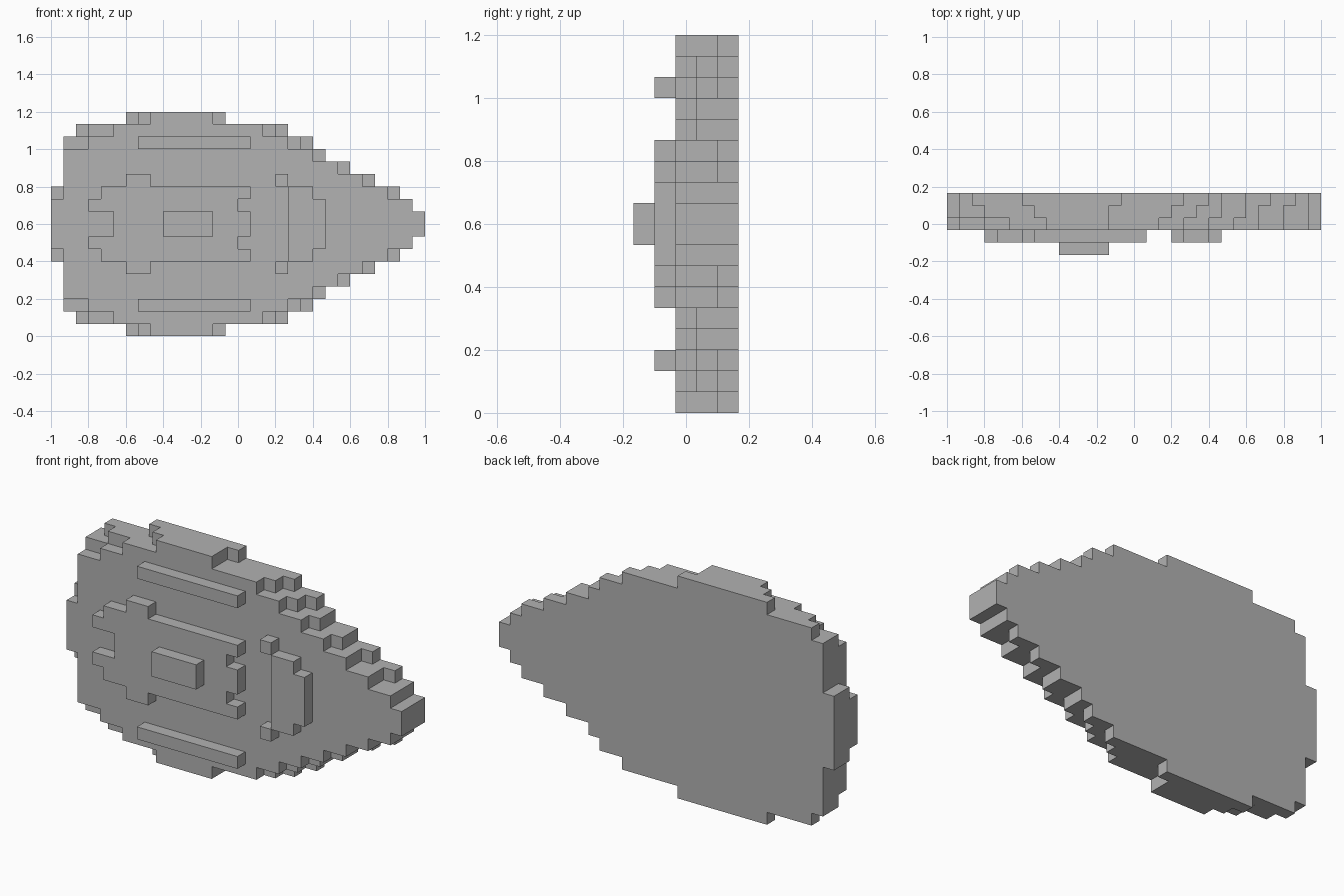
import bpy
import bmesh

UNIT = 1 / 15          # edge of one block
ROWS = 18              # block rows from bottom to top
LEFT_EDGE = -1.0       # x of the first block column
FRONT_EDGE = -2.5 * UNIT

default_cube = bpy.data.objects.get("Cube")
if default_cube:
    bpy.data.objects.remove(default_cube, do_unlink=True)

grey = bpy.data.materials.new("plain_grey")
grey.use_nodes = True
grey_value = (0.445, 0.445, 0.445, 1)
grey.diffuse_color = grey_value
grey.node_tree.nodes["Principled BSDF"].inputs["Base Color"].default_value = grey_value


def mirrored(spans):
    """Repeat the lower rows upside down to make the upper half."""
    return spans + spans[::-1]


def block_slab(name, spans, first_row, layer):
    """Stepped outline, one (start, end) column span per row, extruded one block deep."""
    left, right = [], []
    for i, (start, end) in enumerate(spans):
        row = first_row + i
        for side, column in ((left, start), (right, end)):
            if side and side[-1][0] == column:
                side[-1] = (column, row + 1)       # extend a straight edge
            else:
                side += [(column, row), (column, row + 1)]
    outline = right + left[::-1]

    y = FRONT_EDGE + layer * UNIT
    bm = bmesh.new()
    verts = [bm.verts.new((LEFT_EDGE + c * UNIT, y, r * UNIT)) for c, r in outline]
    face = bm.faces.new(verts)
    extruded = bmesh.ops.extrude_face_region(bm, geom=[face])["geom"]
    moved = [v for v in extruded if isinstance(v, bmesh.types.BMVert)]
    bmesh.ops.translate(bm, verts=moved, vec=(0, UNIT, 0))
    bmesh.ops.recalc_face_normals(bm, faces=bm.faces)
    mesh = bpy.data.meshes.new(name)
    bm.to_mesh(mesh)
    bm.free()
    mesh.materials.append(grey)
    obj = bpy.data.objects.new(name, mesh)
    bpy.context.collection.objects.link(obj)
    return obj


# Pointed hull: three layers that step inwards towards the front
block_slab("hull_back", mirrored([(6, 14), (2, 19), (1, 21), (1, 22), (1, 24),
                                  (1, 26), (0, 28), (0, 29), (0, 30)]), 0, 4)
block_slab("hull_middle", mirrored([(7, 13), (3, 18), (1, 20), (1, 22), (1, 24),
                                    (1, 25), (0, 27), (0, 29), (0, 30)]), 0, 3)
block_slab("hull_front", mirrored([(8, 13), (5, 17), (3, 19), (1, 21), (1, 23),
                                   (1, 25), (1, 27), (0, 29), (0, 30)]), 0, 2)

# Raised central deck with a notched outline, and the box on top of it
block_slab("raised_deck", mirrored([(6, 8), (4, 16), (3, 15), (5, 16)]), 5, 1)
block_slab("deck_box", mirrored([(9, 13)]), 8, 0)

# Raised plate towards the point
block_slab("nose_plate", mirrored([(19, 21), (19, 22), (19, 22)]), 6, 1)

# Side rails and corner studs, one of each on both halves
for half, rail_row, stud_row in (("lower", 2, 5), ("upper", ROWS - 3, ROWS - 6)):
    block_slab(half + "_rail", [(7, 16)], rail_row, 1)
    block_slab(half + "_stud", [(18, 19)], stud_row, 1)
